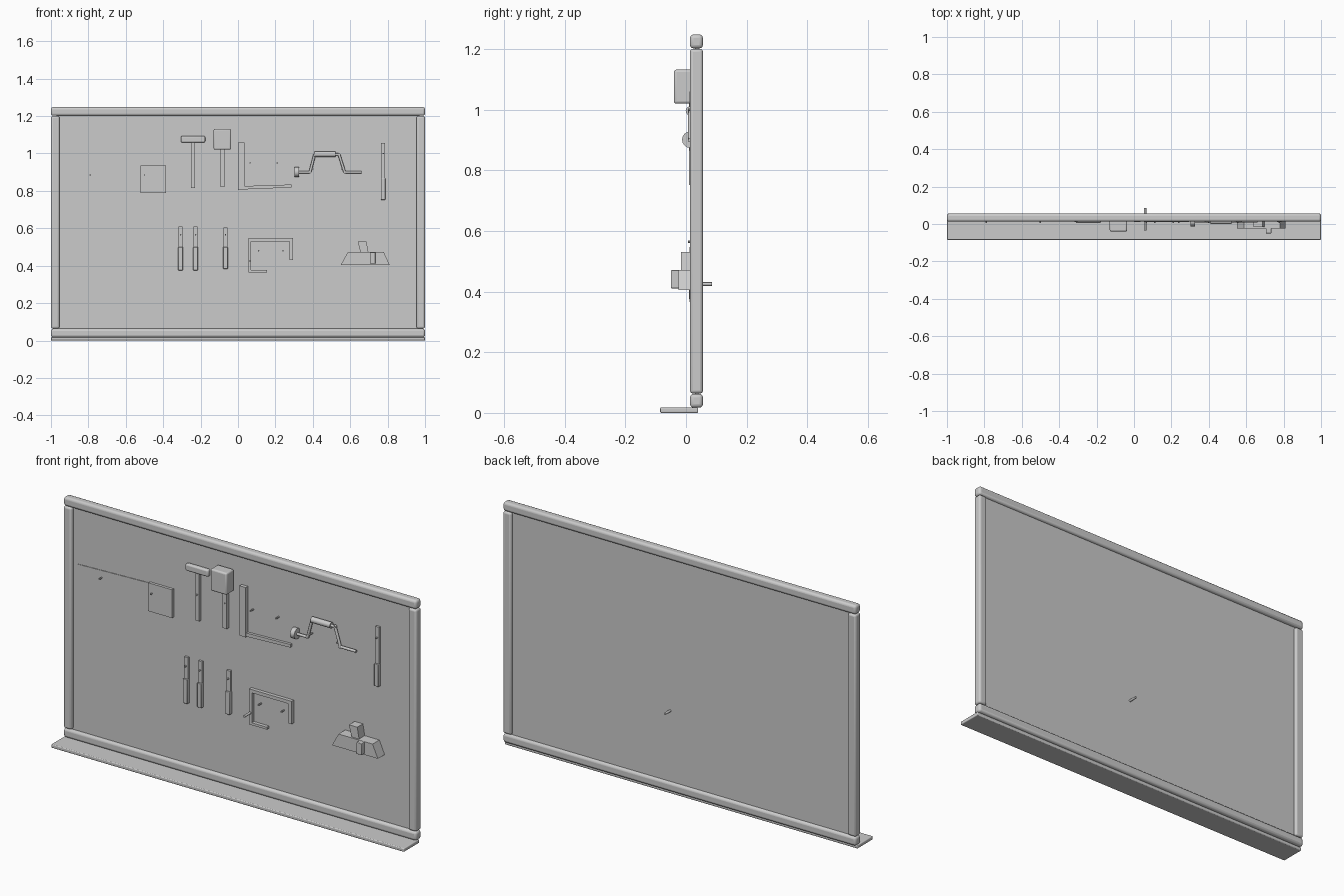
import bpy, bmesh, math
from mathutils import Vector

if "Cube" in bpy.data.objects:
    bpy.data.objects.remove(bpy.data.objects["Cube"])

grey = bpy.data.materials.new("plain_grey")
grey.diffuse_color = (0.6, 0.6, 0.6, 1)
grey.use_nodes = True
grey.node_tree.nodes["Principled BSDF"].inputs["Base Color"].default_value = grey.diffuse_color
BACK = 0.03    # front face of the panel


def finish(name, bm, bevel=0.0, seg=3, smooth=False):
    bmesh.ops.recalc_face_normals(bm, faces=bm.faces[:])
    me = bpy.data.meshes.new(name)
    bm.to_mesh(me)
    bm.free()
    ob = bpy.data.objects.new(name, me)
    bpy.context.collection.objects.link(ob)
    me.materials.append(grey)
    if bevel:
        m = ob.modifiers.new("round", 'BEVEL')
        m.width, m.segments = bevel, seg
    if smooth or bevel:
        bpy.ops.object.select_all(action='DESELECT')
        ob.select_set(True)
        bpy.context.view_layer.objects.active = ob
        bpy.ops.object.shade_smooth_by_angle(angle=math.radians(35))
    return ob


def plate(name, pts, y0, y1=BACK, bevel=0.0):
    """Extrude an x-z outline from y0 to y1."""
    bm = bmesh.new()
    f = bm.faces.new([bm.verts.new((x, y0, z)) for x, z in pts])
    r = bmesh.ops.extrude_face_region(bm, geom=[f])
    bmesh.ops.translate(bm, vec=(0, y1 - y0, 0),
                        verts=[v for v in r['geom'] if isinstance(v, bmesh.types.BMVert)])
    return finish(name, bm, bevel)


def box(name, x0, x1, z0, z1, y0, y1=BACK, bevel=0.0):
    return plate(name, [(x0, z0), (x1, z0), (x1, z1), (x0, z1)], y0, y1, bevel)


def rod(name, a, b, r, sides=12, r2=None):
    a, b = Vector(a), Vector(b)
    bm = bmesh.new()
    bmesh.ops.create_cone(bm, cap_ends=True, segments=sides, radius1=r,
                          radius2=r2 or r, depth=(b - a).length)
    rot = (b - a).to_track_quat('Z', 'Y').to_matrix()
    bmesh.ops.rotate(bm, cent=(0, 0, 0), matrix=rot, verts=bm.verts[:])
    bmesh.ops.translate(bm, vec=(a + b) / 2, verts=bm.verts[:])
    return finish(name, bm, smooth=True)


# Panel, rounded frame and tray
box("panel", -0.97, 0.97, 0.05, 1.22, BACK, 0.042)
box("top_rail", -1, 1, 1.202, 1.248, 0.013, 0.056, 0.012)
box("bottom_rail", -1, 1, 0.017, 0.063, 0.013, 0.056, 0.012)
for side, s in (("left", -1), ("right", 1)):
    box(side + "_post", min(s, s * 0.954), max(s, s * 0.954), 0.064, 1.201, 0.013, 0.056, 0.01)
box("tray", -1, 1, 0.0, 0.018, -0.085, 0.04, 0.004)

# Hand saw
box("saw_handle", -0.52, -0.385, 0.79, 0.935, 0.016)
plate("saw_blade", [(-0.93, 0.86), (-0.52, 0.81), (-0.52, 0.93), (-0.93, 0.918)], 0.025, 0.028)

# Hammer and mallet
box("hammer_head", -0.305, -0.175, 1.058, 1.094, 0.006, BACK, 0.008)
box("hammer_handle", -0.252, -0.230, 0.815, 1.06, 0.014)
box("mallet_head", -0.13, -0.037, 1.02, 1.132, -0.04, 0.022, 0.008)
box("mallet_handle", -0.094, -0.071, 0.82, 1.025, 0.01)

# Try square
box("square_stock", 0.0, 0.035, 0.805, 1.06, 0.012)
plate("square_blade", [(0.035, 0.808), (0.285, 0.818), (0.285, 0.834), (0.035, 0.826)], 0.016)

# Brace
Y = 0.014
path = [(0.32, 0.9), (0.385, 0.9), (0.41, 0.995), (0.54, 0.995), (0.57, 0.9), (0.66, 0.9)]
for i, ((xa, za), (xb, zb)) in enumerate(zip(path, path[1:])):
    rod(f"brace_arm_{i}", (xa, Y, za), (xb, Y, zb), 0.007)
for i, (x, z) in enumerate(path[1:-1]):
    rod(f"brace_elbow_{i}", (x, Y - 0.006, z), (x, Y + 0.006, z), 0.007)
rod("brace_pad", (0.303, Y, 0.901), (0.327, Y, 0.901), 0.027, 16)
rod("brace_grip", (0.41, Y, 0.996), (0.52, Y, 0.996), 0.015, 16)

# Chisels
for i, (x, z0, zm, z1) in enumerate([(-0.307, 0.375, 0.5, 0.61), (-0.227, 0.375, 0.5, 0.61),
                                     (-0.067, 0.383, 0.5, 0.605), (0.776, 0.752, 0.867, 1.055)]):
    w = 0.0125
    box(f"chisel_handle_{i}", x - w, x + w, z0, zm, 0.01, BACK, 0.003)
    box(f"chisel_blade_{i}", x - w + 0.002, x + w - 0.002, zm, z1, 0.018)

# Coping saw frame
plate("coping_saw", [(0.055, 0.365), (0.155, 0.365), (0.155, 0.377), (0.07, 0.377), (0.07, 0.53),
                     (0.275, 0.53), (0.275, 0.43), (0.295, 0.43), (0.295, 0.547), (0.055, 0.547)], 0.012)
rod("coping_saw_handle", (0.06, -0.035, 0.425), (0.06, 0.085, 0.425), 0.006)

# Bench plane
plate("plane_body", [(0.55, 0.405), (0.81, 0.405), (0.78, 0.472), (0.587, 0.472)], -0.025)
plate("plane_iron", [(0.655, 0.472), (0.697, 0.472), (0.687, 0.53), (0.64, 0.53)], -0.016)
box("plane_knob", 0.705, 0.735, 0.411, 0.471, -0.05, -0.02, 0.003)

# Hanging pegs
for i, (x, z) in enumerate([(-0.79, 0.885), (-0.50, 0.885), (-0.241, 0.95), (-0.083, 0.95), (0.065, 0.95),
                            (0.21, 0.95), (0.40, 0.918), (0.555, 0.918), (0.776, 1.0), (-0.307, 0.565),
                            (-0.227, 0.565), (-0.067, 0.565), (0.11, 0.48), (0.24, 0.48)]):
    rod(f"peg_{i}", (x, 0.006, z), (x, BACK + 0.004, z), 0.004, 8)
